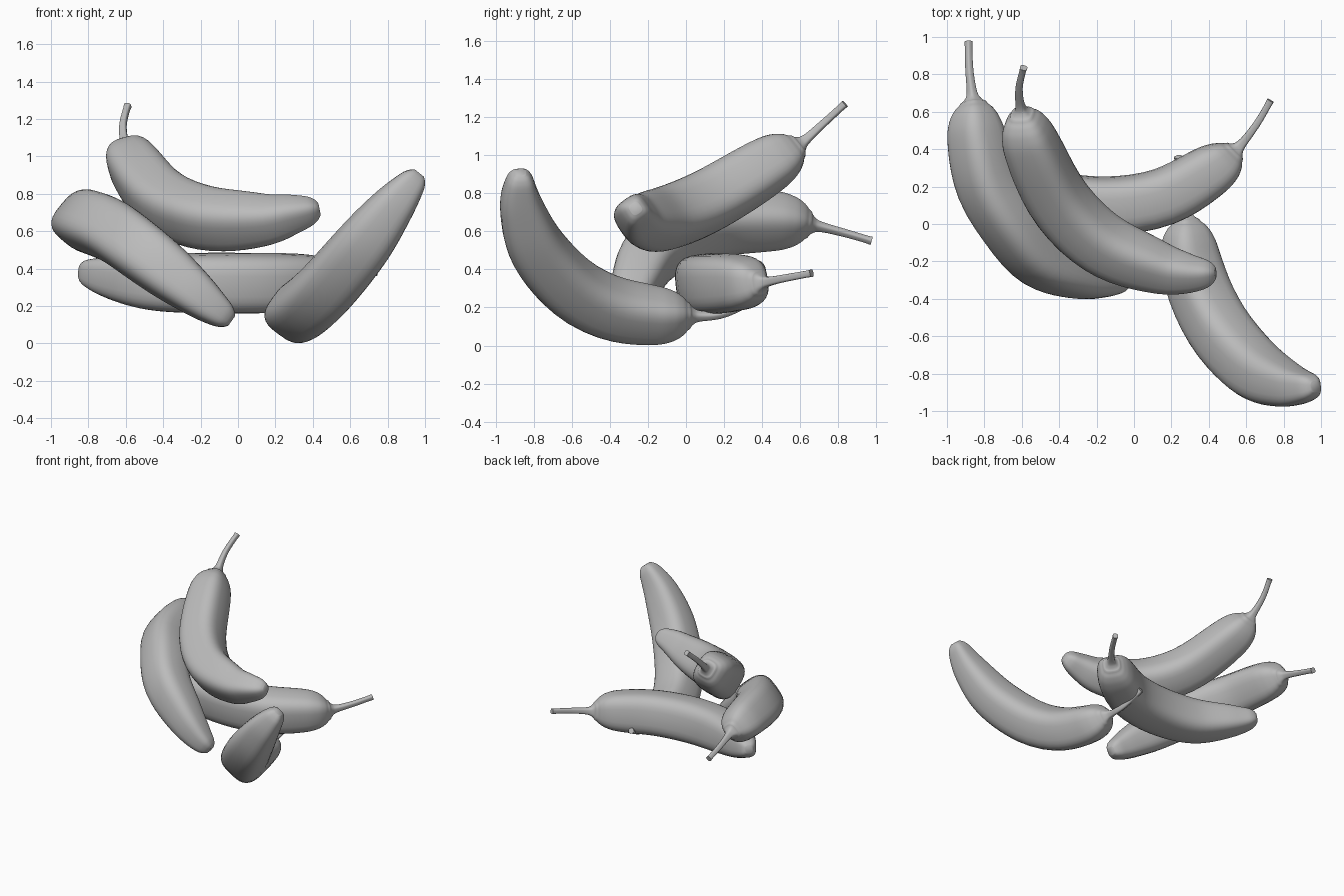
import bpy, bmesh, math
from mathutils import Vector

cube = bpy.data.objects.get("Cube")
if cube:
    bpy.data.objects.remove(cube, do_unlink=True)

# One plain skin colour
skin = bpy.data.materials.new("plain_grey_skin")
skin.use_nodes = True
GREY = (0.5, 0.5, 0.5, 1)
skin.diffuse_color = GREY
skin.node_tree.nodes["Principled BSDF"].inputs["Base Color"].default_value = GREY

# (position, radius): -1..0 runs along the stem, 0..1 along the body
PROFILE = [(-1, .02), (-.85, .018), (-.35, .021), (-.14, .027), (-.05, .041), (0, .062),
           (.025, .094), (.06, .122), (.12, .142), (.25, .154), (.5, .157), (.7, .146),
           (.85, .115), (.95, .079), (.985, .055), (1, .03)]
SIDES = 32


def smooth_path(points, steps):
    """Catmull-Rom samples through the points."""
    p = [Vector(v) for v in points]
    p = [p[0]] + p + [p[-1]]
    out = []
    for a, b, c, d in zip(p, p[1:], p[2:], p[3:]):
        for i in range(steps):
            t = i / steps
            out.append(b + (c - a) * t / 2 + (a * 2 - b * 5 + c * 4 - d) * t * t / 2
                       + (b * 3 - a - c * 3 + d) * t ** 3 / 2)
    return out + [p[-1]]


def at_length(path, lengths, s):
    """Point and averaged tangent at arc length s."""
    i = 0
    while i < len(path) - 2 and lengths[i + 1] < s:
        i += 1
    f = (s - lengths[i]) / (lengths[i + 1] - lengths[i])
    tangent = Vector()
    for reach in range(1, 9):
        lo, hi = max(i - reach, 0), min(i + 1 + reach, len(path) - 1)
        chord_a = path[lo].lerp(path[lo + 1], f)
        chord_b = path[hi - 1].lerp(path[hi], f)
        tangent += (chord_b - chord_a).normalized()
    return path[i].lerp(path[i + 1], f), tangent.normalized()


def squarish(angle):
    """Rounded-square section point."""
    c, s = math.cos(angle), math.sin(angle)
    return (math.copysign(abs(c) ** .65, c), math.copysign(abs(s) ** .65, s))


def banana(name, stem, body):
    steps = 20
    path = smooth_path(stem + body, steps)
    lengths = [0]
    for a, b in zip(path, path[1:]):
        lengths.append(lengths[-1] + (b - a).length)
    stem_len = lengths[len(stem) * steps]
    body_len = lengths[-1] - stem_len

    # Keep the section square to the plane of the bend
    first, mid, last = (Vector(body[i]) for i in (0, len(body) // 2, -1))
    normal = (mid - first).cross(last - mid).normalized()

    bm = bmesh.new()
    rings = []
    for s, r in smooth_path(PROFILE, 5):
        dist = stem_len + s * (stem_len if s < 0 else body_len)
        pos, tangent = at_length(path, lengths, dist)
        inner = normal.cross(tangent).normalized()
        outer = tangent.cross(inner)
        ring = []
        for k in range(SIDES):
            u, v = squarish(math.tau * k / SIDES)
            ring.append(bm.verts.new(pos + inner * u * r * .97 + outer * v * r * 1.01))
        rings.append(ring)
    for a, b in zip(rings, rings[1:]):
        for k in range(SIDES):
            j = (k + 1) % SIDES
            bm.faces.new((a[k], a[j], b[j], b[k]))
    bm.faces.new(rings[0])
    bm.faces.new(rings[-1])
    bmesh.ops.recalc_face_normals(bm, faces=bm.faces)

    mesh = bpy.data.meshes.new(name)
    bm.to_mesh(mesh)
    bm.free()
    mesh.materials.append(skin)
    obj = bpy.data.objects.new(name, mesh)
    bpy.context.collection.objects.link(obj)
    bpy.ops.object.select_all(action='DESELECT')
    obj.select_set(True)
    bpy.context.view_layer.objects.active = obj
    bpy.ops.object.shade_smooth_by_angle(angle=math.radians(50))


# Upper fruit lying across the pile
banana("top_banana",
       [(-.59, .835, 1.27), (-.615, .72, 1.165)],
       [(-.6, .59, 1.05), (-.55, .42, .94), (-.395, .115, .76), (-.17, -.105, .67),
        (.12, -.23, .66), (.29, -.265, .69), (.435, -.265, .72)])

# Fruit leaning down from the back
banana("leaning_banana",
       [(-.885, .975, .55), (-.88, .82, .595)],
       [(-.86, .65, .635), (-.84, .455, .655), (-.78, .205, .645), (-.66, .005, .595),
        (-.5, -.18, .48), (-.295, -.27, .32), (-.145, -.3, .2), (-.035, -.3, .12)])

# Lower fruit lying flat
banana("bottom_banana",
       [(.73, .66, .38), (.65, .525, .355)],
       [(.54, .39, .33), (.4, .28, .328), (.15, .143, .323), (-.15, .098, .323),
        (-.45, .145, .328), (-.7, .29, .36), (-.835, .395, .39)])

# Front fruit with its tip raised
banana("front_banana",
       [(.235, .36, .24), (.265, .19, .165)],
       [(.28, .02, .155), (.305, -.2, .162), (.375, -.415, .205), (.49, -.61, .315),
        (.66, -.785, .515), (.83, -.865, .735), (.97, -.87, .91)])
